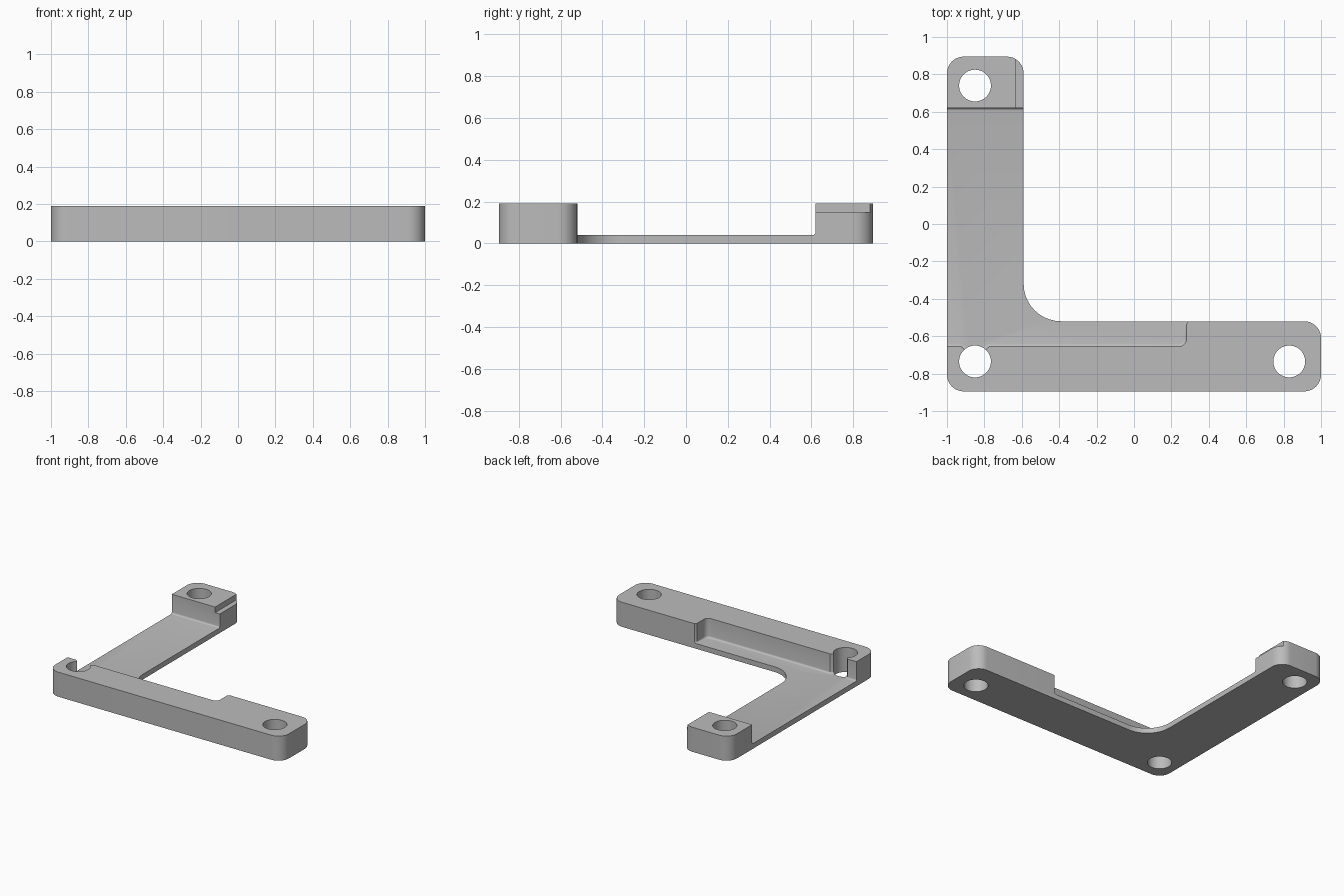
import bpy, bmesh, math
from mathutils import Vector

cube = bpy.data.objects.get("Cube")
if cube:
    bpy.data.objects.remove(cube, do_unlink=True)

HEIGHT, FLOOR = 0.19, 0.04

grey = bpy.data.materials.new("plain grey")
grey.use_nodes = True
colour = (0.5, 0.5, 0.5, 1)
grey.diffuse_color = colour
grey.node_tree.nodes["Principled BSDF"].inputs["Base Color"].default_value = colour


def rounded(corners, steps=10):
    """Outline with each (x, y, radius) corner replaced by a tangent arc."""
    out = []
    for i, (x, y, r) in enumerate(corners):
        p = Vector((x, y))
        if r == 0:
            out.append(p)
            continue
        a = (Vector(corners[i - 1][:2]) - p).normalized()
        b = (Vector(corners[(i + 1) % len(corners)][:2]) - p).normalized()
        half = a.angle(b) / 2
        centre = p + (a + b).normalized() * r / math.sin(half)
        start = p + a * r / math.tan(half) - centre
        end = p + b * r / math.tan(half) - centre
        sweep = math.pi - 2 * half
        for k in range(steps + 1):
            t = k / steps
            out.append(centre + (start * math.sin((1 - t) * sweep)
                                 + end * math.sin(t * sweep)) / math.sin(sweep))
    return out


def prism(name, outline, z0, z1, fillet=0):
    """Extrude an outline upwards, optionally rounding its bottom rim."""
    bm = bmesh.new()
    base = bm.faces.new([bm.verts.new((p[0], p[1], z0)) for p in outline])
    new = bmesh.ops.extrude_face_region(bm, geom=[base], use_keep_orig=True)["geom"]
    for v in new:
        if isinstance(v, bmesh.types.BMVert):
            v.co.z = z1
    bmesh.ops.recalc_face_normals(bm, faces=bm.faces)
    if fillet:
        rim = [e for e in bm.edges if all(v.co.z < z0 + 1e-5 for v in e.verts)]
        bmesh.ops.bevel(bm, geom=rim, offset=fillet, segments=4, profile=0.5,
                        affect="EDGES", clamp_overlap=False)
    mesh = bpy.data.meshes.new(name)
    bm.to_mesh(mesh)
    bm.free()
    obj = bpy.data.objects.new(name, mesh)
    bpy.context.collection.objects.link(obj)
    mesh.materials.append(grey)
    return obj


# L-shaped body at full height
bracket = prism("corner_bracket", rounded([
    (-1, -0.895, 0.09), (1, -0.895, 0.09), (1, -0.52, 0.09),
    (-0.59, -0.52, 0.2), (-0.59, 0.895, 0.09), (-1, 0.895, 0.09)]), 0, HEIGHT)

# Pocket that thins the arm, opening into the corner bolt hole
pocket = prism("pocket_cutter", rounded([
    (-1.2, -0.655, 0), (-0.925, -0.655, 0), (-0.905, -0.672, 0),
    (-0.795, -0.672, 0), (-0.775, -0.655, 0), (0.28, -0.655, 0.04),
    (0.28, -0.535, 0), (0.295, -0.515, 0), (0.295, 0.62, 0), (-1.2, 0.62, 0)]),
    FLOOR, 0.4, 0.014)

# Step along the inner edge of the end block
step = prism("step_cutter", [(-0.63, 0.5), (-0.4, 0.5), (-0.4, 1), (-0.63, 1)],
             0.147, 0.4)

# Bolt holes
cutters = [pocket, step]
for name, x, y in (("end_block", -0.85, 0.74), ("corner", -0.85, -0.735),
                   ("right_end", 0.83, -0.735)):
    circle = [(x + 0.085 * math.cos(i * math.tau / 48),
               y + 0.085 * math.sin(i * math.tau / 48)) for i in range(48)]
    cutters.append(prism(name + "_hole_cutter", circle, -0.2, 0.5))

bpy.context.view_layer.objects.active = bracket
bracket.select_set(True)
for cutter in cutters:
    mod = bracket.modifiers.new(cutter.name, "BOOLEAN")
    mod.operation, mod.solver, mod.object = "DIFFERENCE", "EXACT", cutter
    bpy.ops.object.modifier_apply(modifier=mod.name)
    bpy.data.objects.remove(cutter, do_unlink=True)

bpy.ops.object.shade_smooth_by_angle(angle=math.radians(30))
